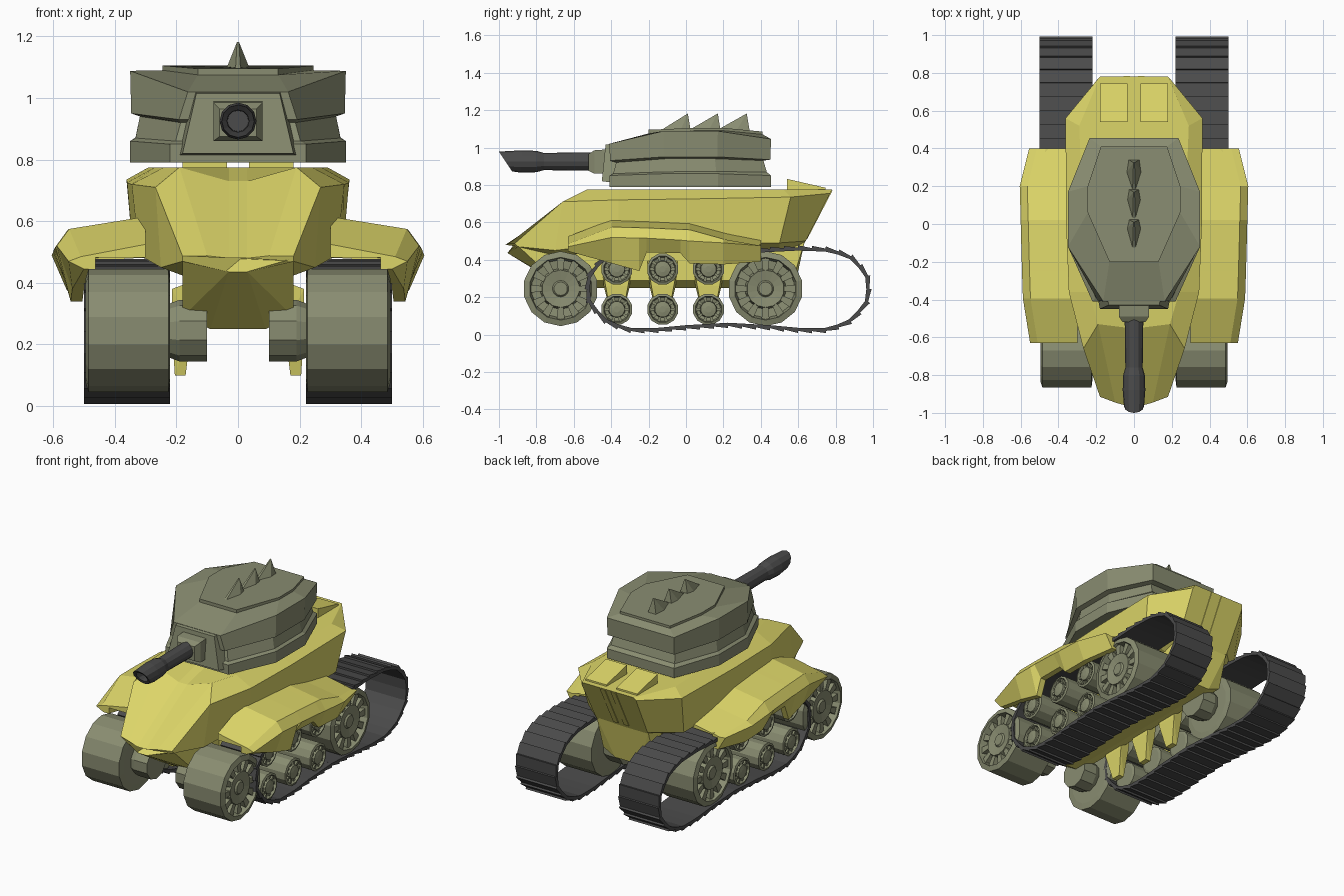
import bpy, bmesh, math
from mathutils import Vector

if "Cube" in bpy.data.objects:
    bpy.data.objects.remove(bpy.data.objects["Cube"])


def material(name, rgb):
    m = bpy.data.materials.new(name)
    m.diffuse_color = (*rgb, 1)
    m.use_nodes = True
    m.node_tree.nodes["Principled BSDF"].inputs["Base Color"].default_value = m.diffuse_color
    return m


YELLOW = material("yellow_paint", (0.72, 0.67, 0.14))
OLIVE = material("olive_grey", (0.25, 0.265, 0.165))
DARK = material("dark_rubber", (0.07, 0.07, 0.07))


def finish(name, bm, mat, mirror=False):
    bmesh.ops.recalc_face_normals(bm, faces=bm.faces)
    me = bpy.data.meshes.new(name)
    bm.to_mesh(me)
    bm.free()
    me.materials.append(mat)
    ob = bpy.data.objects.new(name, me)
    bpy.context.collection.objects.link(ob)
    if mirror:
        mod = ob.modifiers.new("mirror", "MIRROR")
        mod.use_clip = False
        mod.use_mirror_merge = False
    return ob


def add_loft(bm, rings, caps=True):
    vs = [[bm.verts.new(p) for p in r] for r in rings]
    n = len(rings[0])
    for a, b in zip(vs, vs[1:]):
        for i in range(n):
            j = (i + 1) % n
            bm.faces.new((a[i], a[j], b[j], b[i]))
    if caps:
        bm.faces.new(vs[0])
        bm.faces.new(vs[-1])


def loft(name, rings, mat, mirror=False):
    bm = bmesh.new()
    add_loft(bm, rings)
    return finish(name, bm, mat, mirror)


def convex(name, pts, mat, mirror=False):
    bm = bmesh.new()
    for p in pts:
        bm.verts.new(p)
    res = bmesh.ops.convex_hull(bm, input=bm.verts)
    bmesh.ops.delete(bm, geom=[v for v in bm.verts if not v.link_faces], context='VERTS')
    return finish(name, bm, mat, mirror)


def both(half):
    """Close a half outline with its mirror image."""
    return list(half) + [(-p[0], *p[1:]) for p in reversed(half)]


# Upper hull, lofted from nose to tail
stations = [
    [(.03, -.965, .48), (.10, -.945, .488), (.18, -.915, .487), (.18, -.90, .47), (.03, -.955, .435)],
    [(.03, -.55, .73), (.19, -.53, .775), (.268, -.66, .71), (.25, -.70, .45), (.17, -.70, .42)],
    [(.03, -.36, .775), (.24, -.36, .775), (.345, -.36, .72), (.32, -.36, .49), (.17, -.36, .44)],
    [(.03, .02, .775), (.27, .02, .775), (.36, .02, .725), (.34, .02, .49), (.17, .02, .44)],
    [(.03, .54, .775), (.29, .52, .775), (.362, .56, .735), (.335, .50, .49), (.17, .5, .44)],
    [(.03, .78, .775), (.18, .78, .775), (.19, .77, .755), (.18, .64, .5), (.16, .625, .48)],
]
loft("upper_hull", [both(s) for s in stations], YELLOW)

# Lower hull tub
convex("lower_hull", both([(.18, -.905, .48), (.03, -.955, .436), (.18, -.70, .29), (.09, -.65, .25),
                           (.18, .57, .29), (.09, .58, .25), (.18, .635, .5)]), YELLOW)

# Rear deck hatches and ribs on the rear face
convex("deck_hatch", [(x, y, z) for x in (.035, .18)
                      for y, z in ((.54, .76), (.54, .832), (.745, .76), (.745, .785))], YELLOW, True)
convex("rear_rib", [(x, y + d, z) for x in (.02, .055) for d in (-.02, .008)
                    for y, z in ((.775, .77), (.64, .51))], YELLOW, True)

# Side fenders: y, outer x, top z, middle z, bottom z
fender = [(-.63, .55, .525, .47, .445), (-.395, .588, .615, .52, .38), (-.25, .593, .611, .515, .34),
          (-.21, .594, .61, .515, .44), (-.03, .599, .602, .505, .435), (.02, .6, .6, .5, .38),
          (.2, .605, .55, .49, .375), (.4, .555, .51, .475, .39)]
loft("fender", [[(.3, y, t), (xo - .04, y, t - .04), (xo, y, m), (xo - .05, y, b), (xo - .088, y, b),
                 (xo - .088, y, .482), (.3, y, .482)] for y, xo, t, m, b in fender], YELLOW, True)

# Turret body: lower flange, recessed waist and upper band
outline = [(.235, .455), (.35, .17), (.35, -.12), (.22, -.41)]


def turret_ring(s, zs, front=1.0):
    ring = [(x * s * (front if i == 3 else 1), y * s, z) for i, ((x, y), z) in enumerate(zip(outline, zs))]
    return both(ring)


loft("turret_body", [
    turret_ring(1, [.79] * 4), turret_ring(1, [.85, .86, .86, .85]),
    turret_ring(.95, [.868, .872, .87, .86], .97), turret_ring(.91, [.93, .94, .94, .92], .93),
    turret_ring(.99, [.935, .95, .95, .93], .88), turret_ring(1, [1.045, 1.088, 1.088, 1.02], .74),
    both([(.175, .41, 1.07), (.245, .2, 1.09), (.245, .06, 1.09), (.13, -.2, 1.075)])], OLIVE)

# Roof plate
roof = [(.175, .41, 1.085), (.245, .2, 1.105), (.245, .06, 1.105), (.13, -.2, 1.095)]
loft("roof_plate", [both([(x, y, z - .03) for x, y, z in roof]), both(roof)], OLIVE)

# Three roof spikes
for i, (y0, y1) in enumerate(((-.13, .01), (.02, .17), (.17, .325))):
    ym = y0 + .1
    convex(f"roof_spike_{i + 1}", both([(.008, y0, 1.095), (.04, ym, 1.09), (.028, y1 + .015, 1.09),
                                        (.003, y1, 1.182)]), OLIVE)

# Gun mantlet and collar
convex("mantlet", both([(.195, -.38, .81), (.145, -.33, 1.03), (.18, -.45, .82), (.135, -.43, 1.015)]), OLIVE)
convex("gun_collar", both([(.08, -.42, .86), (.08, -.42, .99), (.08, -.49, .86), (.08, -.49, .985),
                           (.06, -.52, .875), (.06, -.52, .965)]), OLIVE)


# Gun barrel with a slanted muzzle
def barrel_ring(y, r, slant=0.0, n=12):
    ring = []
    for k in range(n):
        a = math.tau * k / n
        ring.append((r * math.cos(a), y - slant * math.sin(a), .925 + r * math.sin(a)))
    return ring


loft("gun_barrel", [barrel_ring(-.46, .05), barrel_ring(-.76, .046), barrel_ring(-.80, .057),
                    barrel_ring(-.88, .06), barrel_ring(-.965, .053, .035), barrel_ring(-.96, .036, .024),
                    barrel_ring(-.88, .034)], DARK)


# Wheels turned around the x axis, with radial ribs in the outer face
def wheel(name, y, z, r, profile, sides, ribs=0):
    bm = bmesh.new()
    add_loft(bm, [[(x, y + r * q * math.cos(math.tau * (k + .5) / sides),
                    z + r * q * math.sin(math.tau * (k + .5) / sides)) for k in range(sides)]
                  for x, q in profile])
    for k in range(ribs):
        a = math.tau * k / ribs
        u, w = Vector((0, math.cos(a), math.sin(a))), Vector((0, -math.sin(a), math.cos(a)))
        c = Vector((0, y, z))
        rings = []
        for x in (.44, profile[2][0] - .006):
            o = c + Vector((x, 0, 0))
            rings.append([o + u * r * .48 - w * r * .07, o + u * r * .84 - w * r * .11,
                          o + u * r * .84 + w * r * .11, o + u * r * .48 + w * r * .07])
        add_loft(bm, rings)
    return finish(name, bm, OLIVE, True)


big = [(.22, .8), (.225, 1), (.485, 1), (.495, .84), (.45, .78), (.445, .55), (.485, .5), (.475, .22),
       (.485, .18)]
small = [(.24, .8), (.245, 1), (.475, 1), (.48, .84), (.45, .76), (.445, .55), (.48, .5), (.485, .2)]
axle = [(.10, 1), (.19, 1), (.23, .85)]
for n, y in (("front", -.67), ("rear", .425)):
    wheel(f"{n}_wheel", y, .245, .2, big, 14, 12)
    wheel(f"{n}_axle_hub", y, .245, .1, axle, 10)
for i, y in enumerate((-.37, -.125, .12)):
    wheel(f"upper_roller_{i + 1}", y, .35, .085, small, 12, 10)
    wheel(f"lower_roller_{i + 1}", y, .135, .085, small, 12, 10)
    # Suspension leg beside each roller pair
    convex(f"suspension_leg_{i + 1}", [(x, y + s * h, z) for s in (-1, 1)
                                       for x, h, z in ((.16, .08, .40), (.215, .08, .38), (.15, .07, .26),
                                                       (.215, .06, .26), (.17, .03, .10), (.205, .03, .10))],
           YELLOW, True)

# Tracks: symmetric belt path resampled into overlapping shoes
half = [(.225, .035), (.45, .022), (.62, .006), (.775, .008), (.905, .065), (.985, .17), (.993, .25),
        (.985, .32), (.91, .42), (.78, .47), (.6, .477), (.4, .467), (.225, .457)]
path = [Vector(p) for p in half] + [Vector((.45 - y, z)) for y, z in half[-2:0:-1]]
lengths = [(path[(i + 1) % len(path)] - p).length for i, p in enumerate(path)]
SHOES = 48


def on_path(d):
    d %= sum(lengths)
    for i, l in enumerate(lengths):
        if d <= l:
            return path[i].lerp(path[(i + 1) % len(path)], d / l)
        d -= l
    return path[0]


pts = [on_path(sum(lengths) * k / SHOES) for k in range(SHOES)]
bm = bmesh.new()
for k in range(SHOES):
    p, q = pts[k], pts[(k + 1) % SHOES]
    t = (q - p).normalized()
    inward = Vector((-t.y, t.x))
    quad = [p + inward * .012, q, q + inward * .028, p + inward * .028 - t * .006]
    add_loft(bm, [[(x, v.x, v.y) for v in quad] for x in (.22, .50)])
finish("track", bm, DARK, True)
